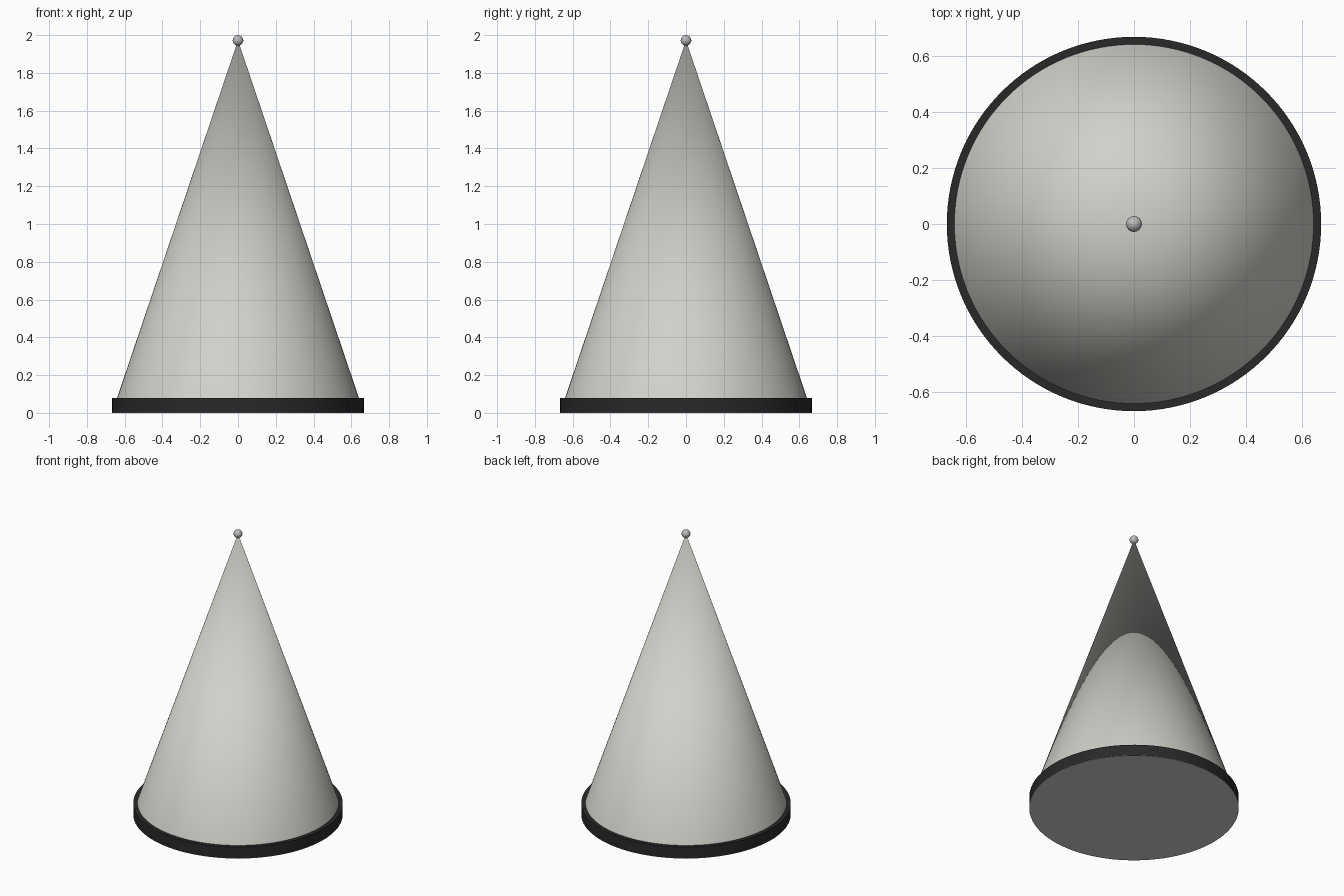
import bpy
import math

if "Cube" in bpy.data.objects:
    bpy.data.objects.remove(bpy.data.objects["Cube"], do_unlink=True)


def make_material(name, rgb):
    mat = bpy.data.materials.new(name)
    mat.use_nodes = True
    colour = (*rgb, 1.0)
    mat.diffuse_color = colour
    bsdf = next(n for n in mat.node_tree.nodes if n.type == "BSDF_PRINCIPLED")
    bsdf.inputs["Base Color"].default_value = colour
    return mat


def finish(name, mat):
    obj = bpy.context.object
    obj.name = name
    obj.data.materials.append(mat)
    bpy.ops.object.shade_smooth_by_angle(angle=math.radians(35))
    return obj


warm_grey = make_material("warm grey", (0.63, 0.64, 0.59))
black = make_material("soft black", (0.022, 0.022, 0.022))
metal_grey = make_material("metal grey", (0.50, 0.50, 0.50))

SIDES = 128
RADIUS = 0.667
APEX = 1.972
RIM_TOP = 0.08
RIM_BOTTOM = 0.002  # the body's underside sits just below the rim

# Tall body with a closed underside
bpy.ops.mesh.primitive_cone_add(vertices=SIDES, radius1=RADIUS, radius2=0,
                                depth=APEX, location=(0, 0, APEX / 2))
finish("cone_body", warm_grey)

# Flat dark rim around the foot
bpy.ops.mesh.primitive_cylinder_add(vertices=SIDES, radius=RADIUS,
                                    depth=RIM_TOP - RIM_BOTTOM,
                                    location=(0, 0, (RIM_TOP + RIM_BOTTOM) / 2))
finish("base_rim", black)

# Small ball on the tip
bpy.ops.mesh.primitive_uv_sphere_add(segments=32, ring_count=16, radius=0.028,
                                     location=(0, 0, APEX))
finish("tip_ball", metal_grey)
